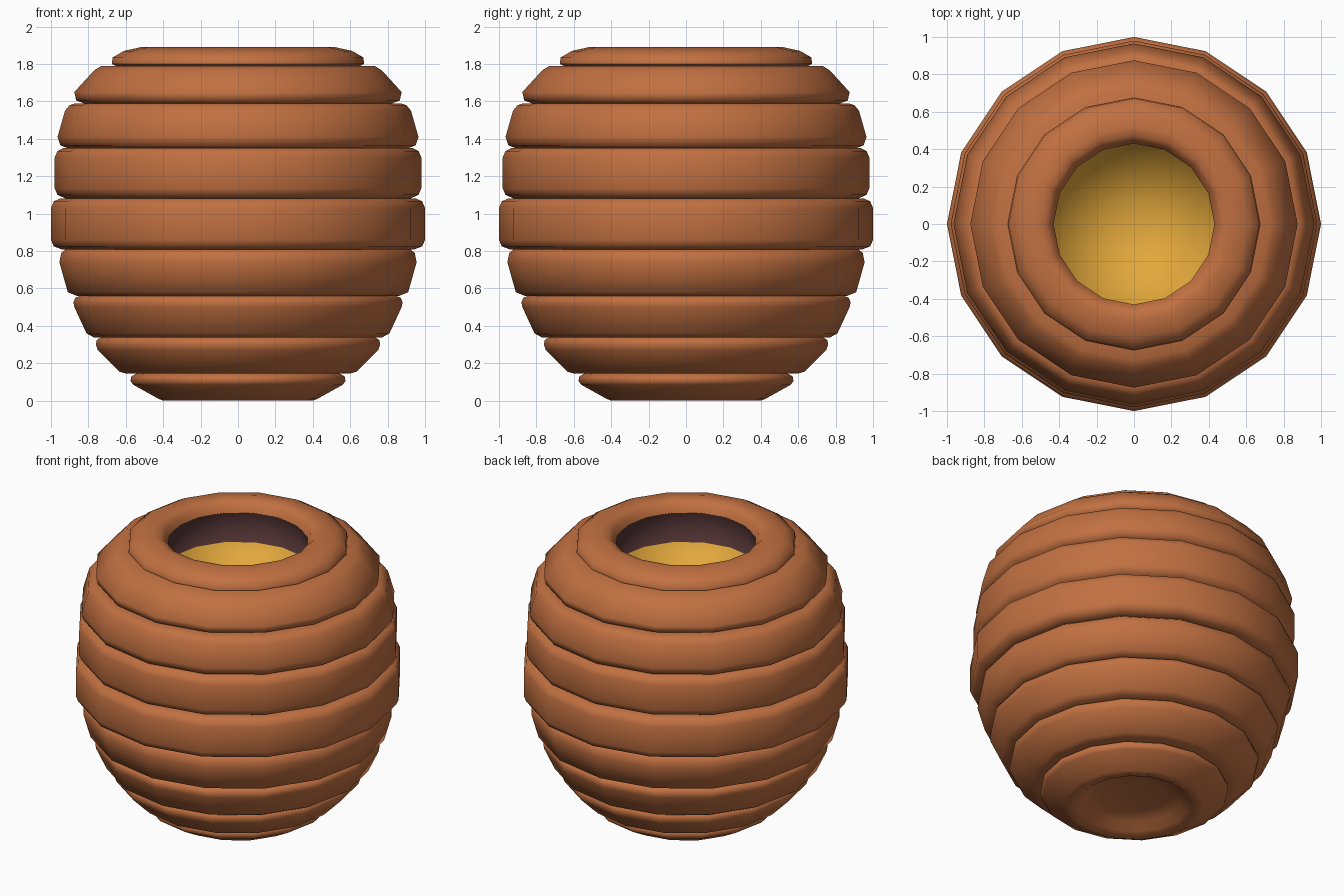
import bpy, bmesh, math

if "Cube" in bpy.data.objects:
    bpy.data.objects.remove(bpy.data.objects["Cube"])

SIDES = 16


def material(name, rgb):
    m = bpy.data.materials.new(name)
    m.diffuse_color = (*rgb, 1.0)
    m.use_nodes = True
    m.node_tree.nodes["Principled BSDF"].inputs["Base Color"].default_value = m.diffuse_color
    return m


clay = material("terracotta clay", (0.535, 0.163, 0.053))
dark = material("dark inner clay", (0.085, 0.033, 0.034))
honey = material("golden honey", (0.76, 0.39, 0.045))


def lathe(name, profile, mats, closed=False, angle=60, split=None):
    """Spin (z, r) points around z; profiles running upward face outward.
    Faces from profile step 'split' onward use the second material."""
    bm = bmesh.new()
    cols = []
    for i in range(SIDES):
        a = 2 * math.pi * i / SIDES
        cols.append([bm.verts.new((r * math.cos(a), r * math.sin(a), z))
                     for z, r in profile])
    n = len(profile)
    for i in range(SIDES):
        p, q = cols[i], cols[(i + 1) % SIDES]
        for j in range(n if closed else n - 1):
            k = (j + 1) % n
            f = bm.faces.new((p[j], q[j], q[k], p[k]))
            f.material_index = 1 if split is not None and j >= split else 0
    bmesh.ops.remove_doubles(bm, verts=bm.verts, dist=1e-5)
    mesh = bpy.data.meshes.new(name)
    bm.to_mesh(mesh)
    bm.free()
    for m in mats:
        mesh.materials.append(m)
    ob = bpy.data.objects.new(name, mesh)
    bpy.context.collection.objects.link(ob)
    bpy.ops.object.select_all(action='DESELECT')
    ob.select_set(True)
    bpy.context.view_layer.objects.active = ob
    bpy.ops.object.shade_smooth_by_angle(angle=math.radians(angle))
    return ob


# Foot ring with the shallow hollow underneath
lathe("foot_ring", [(0.09, 0), (0.08, 0.2), (0.06, 0.29), (0.02, 0.34), (0, 0.40),
                    (0.01, 0.425), (0.085, 0.56), (0.105, 0.575), (0.13, 0.57),
                    (0.147, 0.54), (0.147, 0.40)], [clay])

# Stacked coil rings: outer profile of each, bottom to top
rings = [
    [(0.145, 0.60), (0.155, 0.635), (0.27, 0.75), (0.30, 0.76), (0.325, 0.755), (0.34, 0.73)],
    [(0.338, 0.77), (0.36, 0.81), (0.50, 0.875), (0.525, 0.88), (0.55, 0.87), (0.562, 0.84)],
    [(0.56, 0.86), (0.58, 0.91), (0.74, 0.955), (0.79, 0.945), (0.81, 0.92)],
    [(0.808, 0.94), (0.825, 0.985), (0.86, 1.0), (1.03, 1.0), (1.065, 0.985), (1.082, 0.95)],
    [(1.08, 0.92), (1.10, 0.965), (1.135, 0.98), (1.30, 0.98), (1.335, 0.965), (1.352, 0.93)],
    [(1.35, 0.91), (1.365, 0.95), (1.41, 0.965), (1.55, 0.925), (1.58, 0.90), (1.59, 0.87)],
    [(1.588, 0.82), (1.605, 0.865), (1.65, 0.875), (1.765, 0.77), (1.79, 0.73)],
]
for i, outer in enumerate(rings):
    inner = [(outer[-1][0], outer[-1][1] - 0.13), (outer[0][0], outer[0][1] - 0.13)]
    lathe(f"coil_ring_{i + 1}", outer + inner, [clay], closed=True)

# Rolled lip around the mouth
lathe("rolled_lip", [(1.788, 0.65), (1.80, 0.675), (1.835, 0.67), (1.87, 0.61),
                     (1.89, 0.52), (1.88, 0.475), (1.86, 0.45), (1.815, 0.43),
                     (1.788, 0.52)], [clay], closed=True)

# Inside of the mouth: dark wall down to the nearly flat honey surface
lathe("inner_wall_and_honey", [(1.815, 0.43), (1.60, 0.47), (1.52, 0)],
      [dark, honey], angle=150, split=1)
